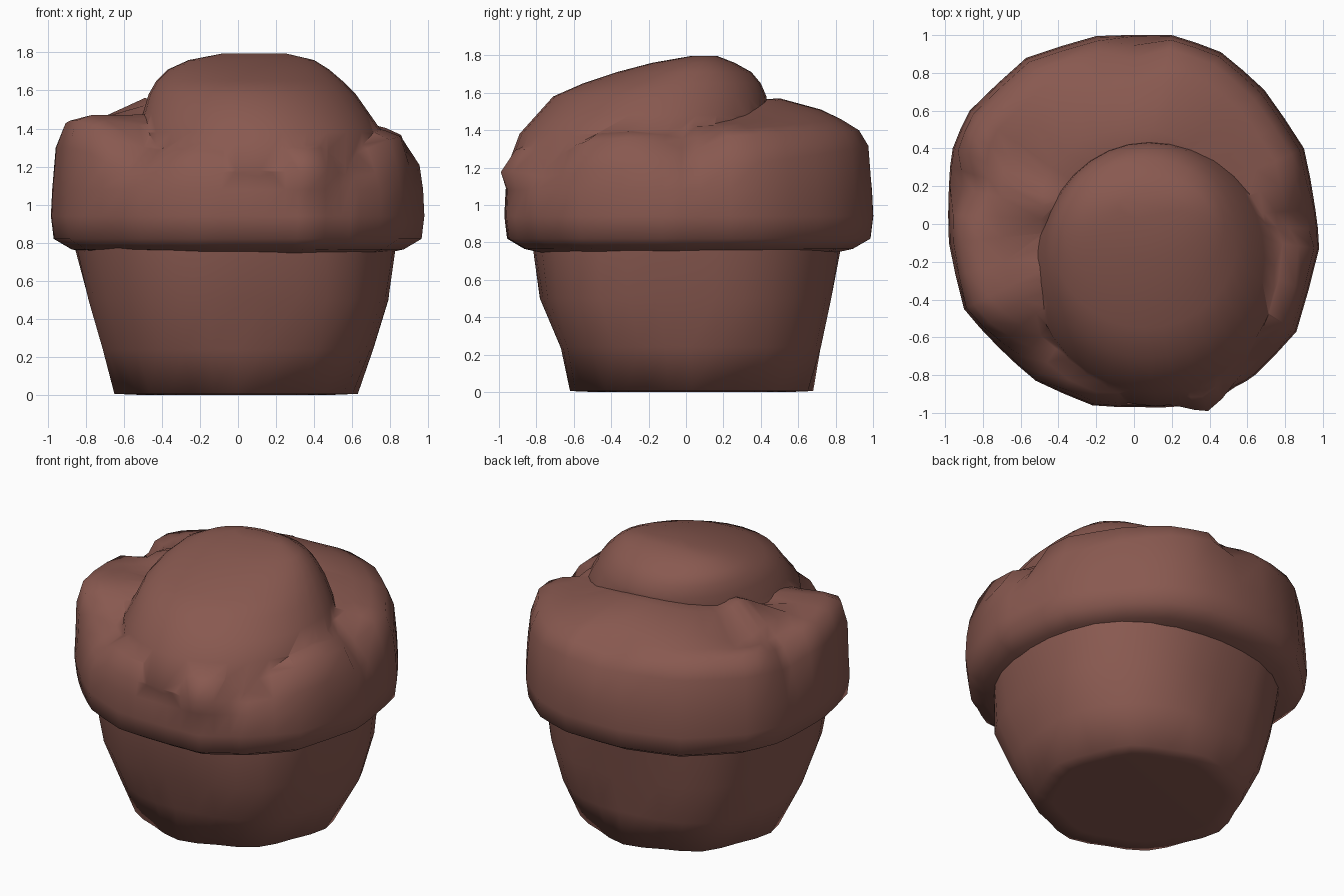
import bpy, bmesh, math
from mathutils import Vector

if "Cube" in bpy.data.objects:
    bpy.data.objects.remove(bpy.data.objects["Cube"])

brown = bpy.data.materials.new("chocolate_brown")
brown.diffuse_color = (0.25, 0.10, 0.08, 1)
brown.use_nodes = True
brown.node_tree.nodes["Principled BSDF"].inputs["Base Color"].default_value = brown.diffuse_color


def smooth(ob, angle):
    bpy.ops.object.select_all(action='DESELECT')
    ob.select_set(True)
    bpy.context.view_layer.objects.active = ob
    bpy.ops.object.shade_smooth_by_angle(angle=math.radians(angle))


def loft(name, rings, cap_top=True):
    """Skin a stack of equal-length point rings and cap the ends."""
    bm = bmesh.new()
    rows = [[bm.verts.new(p) for p in r] for r in rings]
    n = len(rows[0])
    for a, b in zip(rows, rows[1:]):
        for i in range(n):
            j = (i + 1) % n
            bm.faces.new((a[i], a[j], b[j], b[i]))
    bm.faces.new(rows[0][::-1])
    if cap_top:
        bm.faces.new(rows[-1])
    me = bpy.data.meshes.new(name)
    bm.to_mesh(me)
    bm.free()
    ob = bpy.data.objects.new(name, me)
    bpy.context.collection.objects.link(ob)
    me.materials.append(brown)
    return ob


def oval(x0, x1, y0, y1, z, n=32, wobble=lambda a: 1.0):
    cx, cy, rx, ry = (x0 + x1) / 2, (y0 + y1) / 2, (x1 - x0) / 2, (y1 - y0) / 2
    pts = []
    for i in range(n):
        a = 2 * math.pi * i / n
        w = wobble(a)
        pts.append(Vector((cx + rx * w * math.cos(a), cy + ry * w * math.sin(a), z)))
    return pts


# Cup: tapered, scalloped at the foot and fuller on the diagonals
def foot(a):
    return 0.975 + 0.025 * math.cos(8 * a)


def body(a):
    return 1.035 - 0.035 * math.cos(4 * a) + 0.012 * math.sin(6 * a)


def rim(a):
    return 1.02 - 0.02 * math.cos(4 * a)


cup = loft("cup", [
    oval(-0.53, 0.51, -0.50, 0.56, 0.0, 32, foot),
    oval(-0.65, 0.63, -0.62, 0.68, 0.005, 32, foot),
    oval(-0.71, 0.71, -0.67, 0.72, 0.24, 32, body),
    oval(-0.785, 0.79, -0.78, 0.775, 0.50, 32, body),
    oval(-0.86, 0.83, -0.82, 0.83, 0.78, 32, rim),
], cap_top=False)
smooth(cup, 85)

# Crust: lumpy rim following the plan outline
outline = [(0.98, -0.13), (0.96, 0.08), (0.9, 0.4), (0.69, 0.71), (0.46, 0.91),
           (0.2, 1.0), (-0.2, 0.995), (-0.57, 0.88), (-0.87, 0.6), (-0.96, 0.4),
           (-0.98, 0.2), (-0.98, -0.1), (-0.9, -0.45), (-0.72, -0.65),
           (-0.52, -0.83), (-0.22, -0.96), (0.05, -0.97), (0.25, -0.965),
           (0.38, -0.96), (0.54, -0.86), (0.64, -0.8), (0.86, -0.57)]
plan = []
for p, q in zip(outline, outline[1:] + outline[:1]):
    p, q = Vector(p), Vector(q)
    plan += [p, (p + q) / 2 * 1.004]

lower = [(0.80, 0.745), (0.89, 0.765), (0.985, 0.82), (1.0, 0.94), (0.993, 1.08)]
# Upper ring heights toward left, right, back and front
upper = [(0.975, 1.30, 1.21, 1.32, 1.17), (0.925, 1.43, 1.37, 1.40, 1.28),
         (0.83, 1.44, 1.40, 1.46, 1.34), (0.72, 1.46, 1.42, 1.51, 1.36),
         (0.50, 1.51, 1.45, 1.57, 1.40), (0.20, 1.50, 1.48, 1.55, 1.42)]
# Dents (negative = bumps): x, y, z, reach, inward depth, downward depth
dents = [(-0.90, 0.22, 1.38, 0.20, 0.09, 0.09), (0.90, 0.02, 1.36, 0.22, 0.10, 0.09),
         (-0.02, 0.90, 1.38, 0.20, 0.06, 0.06), (-0.52, -0.70, 1.32, 0.24, 0.06, 0.14),
         (0.62, -0.72, 1.28, 0.22, 0.05, 0.08), (-0.54, -0.12, 1.5, 0.16, 0.0, 0.10),
         (-0.62, 0.36, 1.48, 0.20, 0.0, 0.07), (-0.50, 0.12, 1.5, 0.13, 0.0, -0.06),
         (-0.76, -0.38, 1.38, 0.28, -0.03, -0.06), (0.37, -0.93, 1.17, 0.24, -0.06, 0.0)]


def dent(p):
    out = p.copy()
    flat = Vector((p.x, p.y, 0)).normalized()
    for x, y, z, r, inward, down in dents:
        k = max(0, 1 - (p - Vector((x, y, z))).length / r)
        out -= flat * inward * k
        out.z -= down * k
    return out


rings = [[Vector((p.x * s, p.y * s, z)) for p in plan] for s, z in lower]
for s, left, right, back, front in upper:
    row = []
    for p in plan:
        d = p.normalized()
        z = d.x ** 2 * (right if d.x > 0 else left) + d.y ** 2 * (back if d.y > 0 else front)
        row.append(dent(Vector((p.x * s, p.y * s, z))))
    rings.append(row)
crust = loft("muffin_top", rings)

# Dome: big lobe risen through the crust and spilling over the front
dome = loft("dome", [
    oval(-0.46, 0.66, -0.90, 0.36, 1.00),
    oval(-0.53, 0.76, -0.965, 0.42, 1.18),
    oval(-0.54, 0.76, -0.89, 0.43, 1.38),
    oval(-0.50, 0.69, -0.80, 0.44, 1.48),
    oval(-0.47, 0.62, -0.71, 0.43, 1.58),
    oval(-0.43, 0.55, -0.55, 0.40, 1.65),
    oval(-0.37, 0.48, -0.37, 0.35, 1.71),
    oval(-0.26, 0.40, -0.18, 0.26, 1.76),
    oval(-0.08, 0.25, 0.02, 0.17, 1.795),
])

# Merge the dome into the crust so one continuous skin remains
mod = crust.modifiers.new("merge", 'BOOLEAN')
mod.operation = 'UNION'
mod.solver = 'EXACT'
mod.object = dome
bpy.context.view_layer.objects.active = crust
bpy.ops.object.modifier_apply(modifier="merge")
bpy.data.objects.remove(dome)

# Open the hidden underside where the cup meets the crust
bm = bmesh.new()
bm.from_mesh(crust.data)
hidden = [f for f in bm.faces if all(v.co.z < 0.75 for v in f.verts)]
bmesh.ops.delete(bm, geom=hidden, context='FACES')
bm.to_mesh(crust.data)
bm.free()
smooth(crust, 60)
